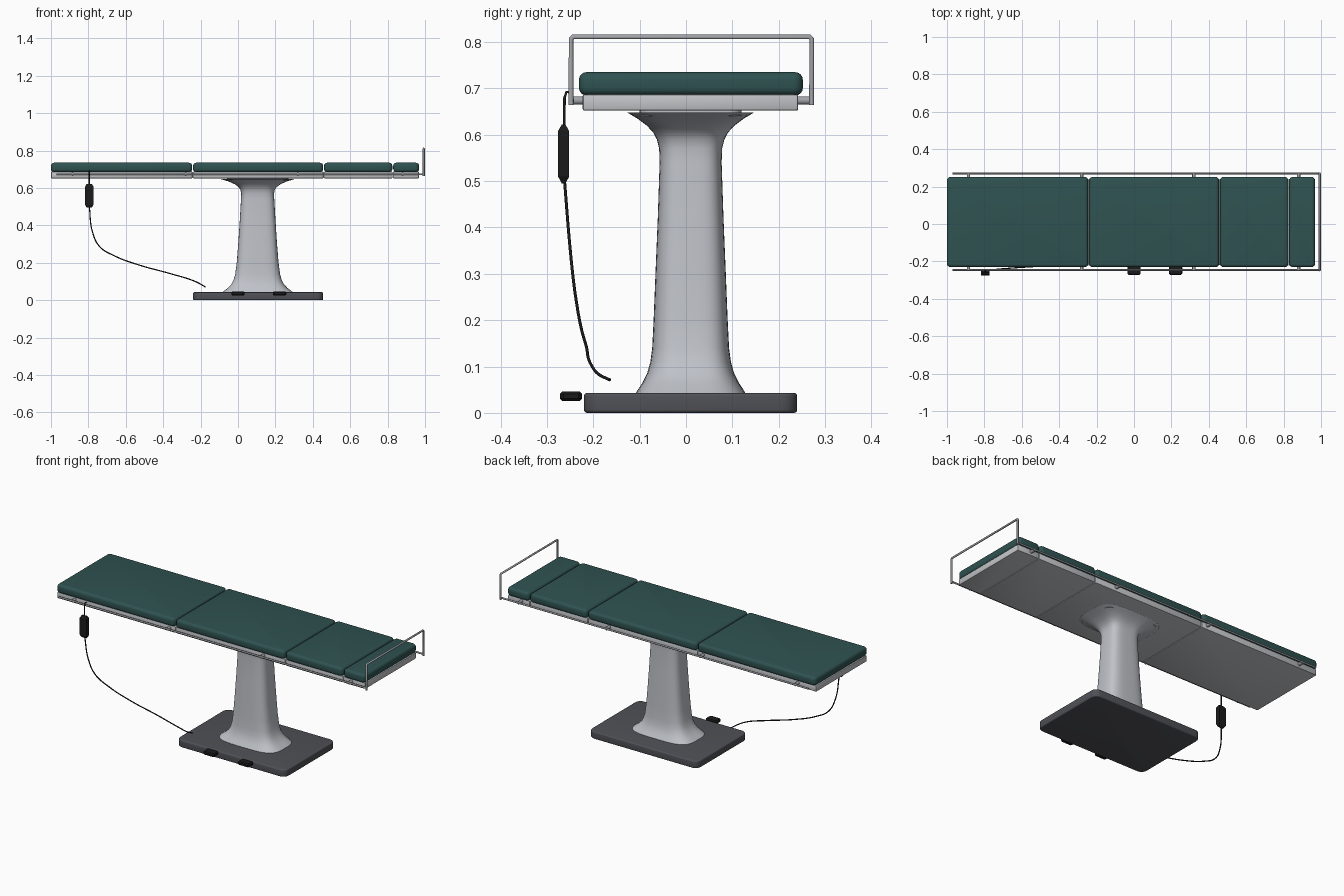
import bpy, bmesh, math
from mathutils import Vector

if "Cube" in bpy.data.objects:
    bpy.data.objects.remove(bpy.data.objects["Cube"])


def material(name, rgb):
    m = bpy.data.materials.new(name)
    m.diffuse_color = (*rgb, 1)
    m.use_nodes = True
    m.node_tree.nodes["Principled BSDF"].inputs["Base Color"].default_value = m.diffuse_color
    return m


TEAL = material("teal_upholstery", (0.028, 0.085, 0.082))
PAINT = material("light_grey_paint", (0.52, 0.54, 0.58))
FRAME = material("frame_grey", (0.54, 0.55, 0.57))
STEEL = material("steel", (0.36, 0.37, 0.39))
DARK = material("dark_grey_base", (0.080, 0.082, 0.095))
BLACK = material("black_plastic", (0.011, 0.011, 0.012))

CY = 0.01  # centre line of the table in y


def finish(bm, name, mat, angle=40):
    bmesh.ops.recalc_face_normals(bm, faces=bm.faces)
    me = bpy.data.meshes.new(name)
    bm.to_mesh(me)
    bm.free()
    me.materials.append(mat)
    ob = bpy.data.objects.new(name, me)
    bpy.context.collection.objects.link(ob)
    bpy.ops.object.select_all(action='DESELECT')
    ob.select_set(True)
    bpy.context.view_layer.objects.active = ob
    bpy.ops.object.shade_smooth_by_angle(angle=math.radians(angle))
    return ob


def rounded_box(name, lo, hi, mat, corner=0.0, edge=0.0, segs=4, angle=40):
    """Box with rounded upright corners and rounded top and bottom edges."""
    lo, hi = Vector(lo), Vector(hi)
    bm = bmesh.new()
    bmesh.ops.create_cube(bm, size=1)
    for v in bm.verts:
        v.co = Vector(((lo[i] + hi[i]) / 2 + v.co[i] * (hi[i] - lo[i]) for i in range(3)))
    if corner:
        upright = [e for e in bm.edges if abs(e.verts[0].co.z - e.verts[1].co.z) > 1e-5]
        bmesh.ops.bevel(bm, geom=upright, offset=corner, segments=segs, profile=0.5, affect='EDGES')
    if edge:
        rim = [e for e in bm.edges if abs(e.verts[0].co.z - e.verts[1].co.z) < 1e-5]
        bmesh.ops.bevel(bm, geom=rim, offset=edge, segments=segs, profile=0.5, affect='EDGES')
    return finish(bm, name, mat, angle)


def tube(name, points, radius, mat, smooth=False):
    cu = bpy.data.curves.new(name, 'CURVE')
    cu.dimensions = '3D'
    cu.bevel_depth = radius
    cu.bevel_resolution = 3
    cu.use_fill_caps = True
    if smooth:
        sp = cu.splines.new('BEZIER')
        sp.bezier_points.add(len(points) - 1)
        for b, p in zip(sp.bezier_points, points):
            b.co = p
            b.handle_left_type = b.handle_right_type = 'AUTO'
        sp.resolution_u = 8
    else:
        sp = cu.splines.new('POLY')
        sp.points.add(len(points) - 1)
        for b, p in zip(sp.points, points):
            b.co = (*p, 1)
    cu.materials.append(mat)
    ob = bpy.data.objects.new(name, cu)
    bpy.context.collection.objects.link(ob)
    return ob


# Base plate
rounded_box("base", (-0.24, -0.22, 0), (0.455, 0.24, 0.043), DARK, 0.035, 0.007)

# Flared column: (height, half width x, half depth y)
profile = [(0.040, 0.192, 0.120), (0.050, 0.180, 0.114), (0.065, 0.160, 0.104),
           (0.085, 0.141, 0.094), (0.11, 0.128, 0.087), (0.14, 0.120, 0.083),
           (0.20, 0.112, 0.080), (0.30, 0.104, 0.076), (0.42, 0.096, 0.071),
           (0.54, 0.089, 0.067), (0.57, 0.088, 0.068), (0.59, 0.092, 0.073),
           (0.605, 0.102, 0.081), (0.62, 0.122, 0.095), (0.635, 0.156, 0.115),
           (0.648, 0.200, 0.137)]
N, POWER = 48, 2 / 3.6
bm = bmesh.new()
rings = []
for z, a, b in profile:
    ring = []
    for i in range(N):
        t = 2 * math.pi * (i + 0.5) / N
        c, s = math.cos(t), math.sin(t)
        ring.append(bm.verts.new((0.105 + a * math.copysign(abs(c) ** POWER, c),
                                  CY + b * math.copysign(abs(s) ** POWER, s), z)))
    rings.append(ring)
for r0, r1 in zip(rings, rings[1:]):
    for i in range(N):
        j = (i + 1) % N
        bm.faces.new((r0[i], r0[j], r1[j], r1[i]))
bm.faces.new(rings[0])
bm.faces.new(rings[-1])
finish(bm, "column", PAINT)
rounded_box("column_mount", (-0.06, -0.10, 0.64), (0.27, 0.12, 0.66), PAINT, 0.03)

# Cushions, each on its own tray
sections = {"leg": (-1.0, -0.245), "seat": (-0.24, 0.455),
            "back": (0.46, 0.825), "head": (0.83, 0.968)}
for part, (x0, x1) in sections.items():
    rounded_box(part + "_cushion", (x0, -0.231, 0.685), (x1, 0.252, 0.735), TEAL, 0.02, 0.016)
    t0 = x0 if x0 == -1.0 else x0 - 0.002
    t1 = x1 if part == "head" else x1 + 0.002
    rounded_box(part + "_tray", (t0, -0.223, 0.652), (t1, 0.242, 0.687), FRAME, 0.006, 0.004, 2)

# Side rails with their brackets
for side, y, inner in (("front", -0.246, -0.215), ("back", 0.270, 0.235)):
    tube(side + "_rail", [(-0.97, y, 0.674), (0.99, y, 0.674)], 0.005, STEEL)
    for i, x in enumerate((-0.885, -0.28, 0.32, 0.88)):
        tube(f"{side}_bracket_{i}", [(x, y, 0.674), (x, inner, 0.674)], 0.009, STEEL)

# Head-end hoop
X, Z, C = 0.993, 0.811, 0.004
tube("head_hoop", [(X, -0.248, 0.664), (X, -0.248, Z - C), (X, -0.248 + C, Z),
                   (X, 0.271 - C, Z), (X, 0.271, Z - C), (X, 0.271, 0.664)], 0.0055, STEEL)

# Hand control: tapered block
hx, hy = -0.795, -0.264
bm = bmesh.new()
loops = []
for z, a, b in ((0.495, 0.014, 0.004), (0.51, 0.022, 0.012), (0.608, 0.022, 0.012), (0.622, 0.014, 0.004)):
    loops.append([bm.verts.new((hx + sx * a, hy + sy * b, z))
                  for sx, sy in ((-1, -1), (1, -1), (1, 1), (-1, 1))])
for r0, r1 in zip(loops, loops[1:]):
    for i in range(4):
        j = (i + 1) % 4
        bm.faces.new((r0[i], r0[j], r1[j], r1[i]))
bm.faces.new(loops[0])
bm.faces.new(loops[-1])
finish(bm, "hand_control", BLACK, 20)

# Hanging hook and cable
tube("control_hook", [(hx, -0.246, 0.692), (hx, -0.258, 0.692), (hx, -0.262, 0.68), (hx, -0.263, 0.615)],
     0.003, BLACK)
tube("control_cable", [(hx, -0.262, 0.50), (-0.778, -0.251, 0.365), (-0.74, -0.243, 0.287),
                       (-0.66, -0.236, 0.237), (-0.525, -0.227, 0.187), (-0.365, -0.215, 0.143),
                       (-0.23, -0.203, 0.101), (-0.195, -0.188, 0.083), (-0.175, -0.164, 0.071)],
     0.0032, BLACK, True)

# Foot pedals
for i, x in enumerate((0.0, 0.222)):
    rounded_box(f"foot_pedal_{i}", (x - 0.036, -0.272, 0.026), (x + 0.036, -0.224, 0.046),
                BLACK, 0.008, 0.005, 1, 20)
